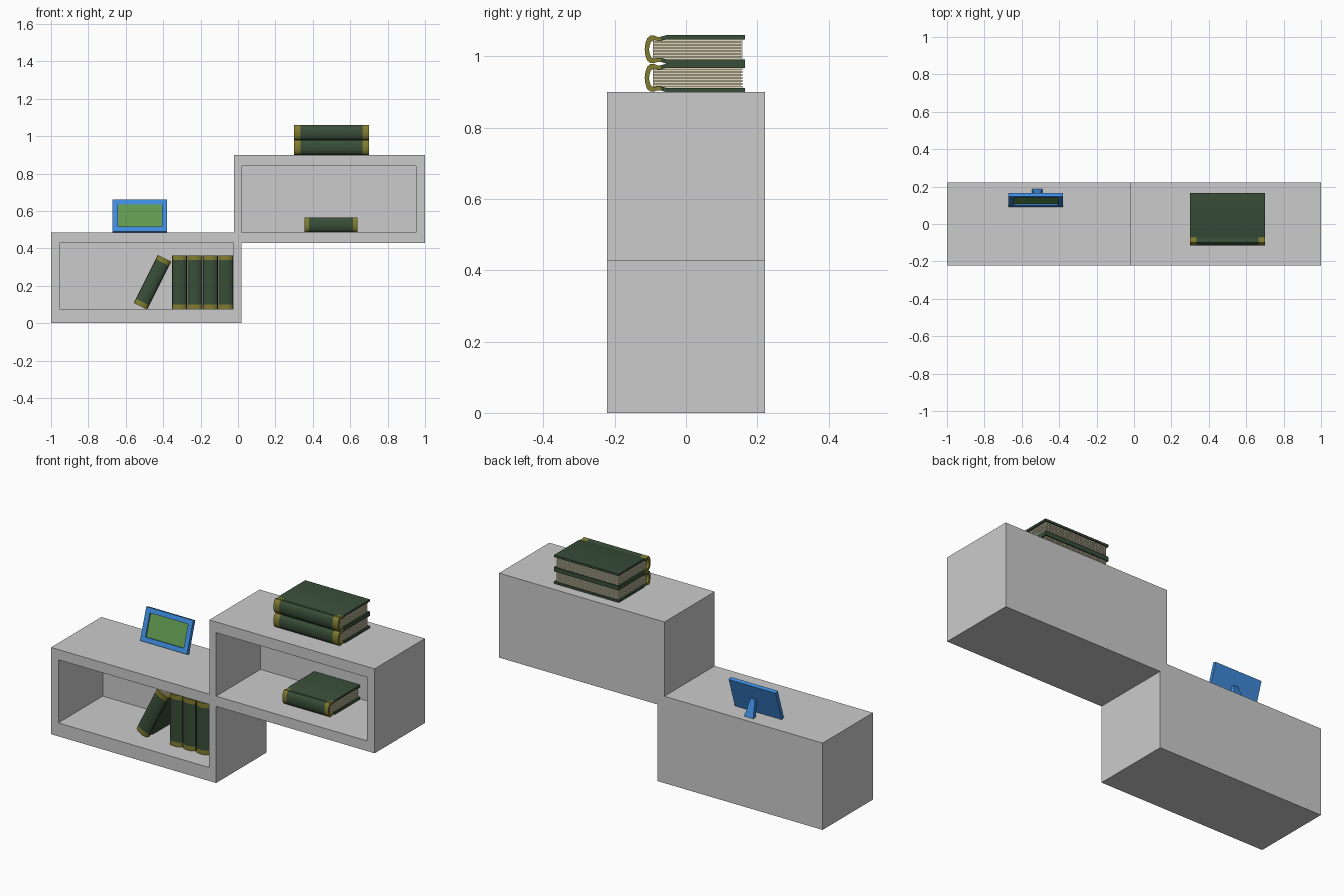
import bpy, bmesh, math
from mathutils import Matrix, Vector

if "Cube" in bpy.data.objects:
    bpy.data.objects.remove(bpy.data.objects["Cube"])


def material(name, rgb):
    m = bpy.data.materials.new(name)
    m.diffuse_color = (*rgb, 1)
    m.use_nodes = True
    m.node_tree.nodes["Principled BSDF"].inputs["Base Color"].default_value = m.diffuse_color
    return m


GREEN = material("cover_green", (0.04, 0.075, 0.04))
GOLD = material("band_gold", (0.22, 0.20, 0.03))
CREAM = material("page_cream", (0.75, 0.69, 0.48))
BLUE = material("frame_blue", (0.05, 0.26, 0.72))
PHOTO = material("photo_green", (0.12, 0.32, 0.08))


def finish(bm, name, mats=(), matrix=Matrix(), smooth=False):
    bmesh.ops.recalc_face_normals(bm, faces=bm.faces)
    me = bpy.data.meshes.new(name)
    bm.to_mesh(me)
    bm.free()
    ob = bpy.data.objects.new(name, me)
    bpy.context.collection.objects.link(ob)
    for m in mats:
        me.materials.append(m)
    ob.matrix_world = matrix
    if smooth:
        bpy.ops.object.select_all(action='DESELECT')
        ob.select_set(True)
        bpy.context.view_layer.objects.active = ob
        bpy.ops.object.shade_smooth_by_angle(angle=math.radians(35))
    return ob


def rect(x0, z0, x1, z1):
    return [(x0, z0), (x1, z0), (x1, z1), (x0, z1)]


def add_box(bm, x0, x1, y0, y1, z0, z1):
    m = Matrix.Translation(((x0 + x1) / 2, (y0 + y1) / 2, (z0 + z1) / 2))
    bmesh.ops.create_cube(bm, size=1, matrix=m @ Matrix.Diagonal((x1 - x0, y1 - y0, z1 - z0, 1)))


def recessed_panel(name, outline, holes, y_front, y_floor, y_back, mats=(), matrix=Matrix()):
    """Extruded outline whose front carries blind rectangular recesses."""
    bm = bmesh.new()
    edges = []
    for loop, y in [(outline, y_back)] + [(h, y_floor) for h in holes]:
        a = [bm.verts.new((x, y_front, z)) for x, z in loop]
        b = [bm.verts.new((x, y, z)) for x, z in loop]
        n = len(a)
        for i in range(n):
            j = (i + 1) % n
            bm.faces.new((a[i], a[j], b[j], b[i]))
            edges.append(bm.edges.get((a[i], a[j])))
        bm.faces.new(b)
    bmesh.ops.triangle_fill(bm, edges=edges, use_beauty=True, normal=(0, -1, 0))
    return finish(bm, name, mats, matrix)


# Stepped shelf with two open compartments
recessed_panel(
    "shelf",
    [(-1, 0), (0.02, 0), (0.02, 0.428), (1, 0.428), (1, 0.9), (-0.022, 0.9), (-0.022, 0.485), (-1, 0.485)],
    [rect(-0.955, 0.075, -0.025, 0.428), rect(0.02, 0.485, 0.953, 0.84)],
    -0.222, 0.17, 0.222)

# Book cover section (y, z): upper half, mirrored to the lower half
OUTER = [(0.165, 0.040), (-0.055, 0.040), (-0.070, 0.0355), (-0.080, 0.035), (-0.090, 0.039),
         (-0.100, 0.0385), (-0.109, 0.031), (-0.114, 0.017), (-0.116, 0)]
INNER = [(0.165, 0.028), (-0.055, 0.028), (-0.070, 0.024), (-0.080, 0.0235), (-0.087, 0.026),
         (-0.093, 0.025), (-0.099, 0.020), (-0.102, 0.010), (-0.104, 0)]


def mirrored(half):
    return half + [(y, -z) for y, z in half[-2::-1]]


def book(name, length, matrix):
    # Cover with gilded spine ends
    bm = bmesh.new()
    outer, inner = mirrored(OUTER), mirrored(INNER)
    n, h, band = len(outer), length / 2, length * 0.088
    ring = outer + inner[::-1]
    rows = [[bm.verts.new((x, y, z)) for y, z in ring] for x in (-h, -h + band, h - band, h)]
    m = 2 * n
    for s in range(3):
        for i in range(m):
            j = (i + 1) % m
            f = bm.faces.new((rows[s][i], rows[s][j], rows[s + 1][j], rows[s + 1][i]))
            f.material_index = int(s != 1 and f.calc_center_median().y < -0.072)
    for row in (rows[0], rows[3]):
        for i in range(n - 1):
            f = bm.faces.new((row[i], row[i + 1], row[m - 2 - i], row[m - 1 - i]))
            f.material_index = int(f.calc_center_median().y < -0.072)
    finish(bm, name + "_cover", (GREEN, GOLD), matrix, True)

    # Page block: sheets alternating with slightly recessed gaps
    bm = bmesh.new()
    sheets, z = 7, -0.028
    gap = 0.0025
    thick = (0.056 - gap * (sheets - 1)) / sheets
    for k in range(2 * sheets - 1):
        inset = 0.010 if k % 2 == 0 else 0.015
        dz = thick if k % 2 == 0 else gap
        add_box(bm, -h + inset, h - inset, -0.092, 0.168 - inset, z, z + dz)
        z += dz
    finish(bm, name + "_pages", (CREAM,), matrix)


def turned(x, z, degrees):
    return Matrix.Translation((x, 0, z)) @ Matrix.Rotation(math.radians(degrees), 4, 'Y')


# Lying books
for k in range(2):
    book(f"stacked_book_{k + 1}", 0.40, turned(0.50, 0.94 + 0.08 * k, 0))
book("lying_book", 0.285, turned(0.4975, 0.526, 0))

# Upright row and leaning book
for k in range(4):
    book(f"upright_book_{k + 1}", 0.287, turned(-0.313 + 0.0825 * k, 0.219, -90))
book("leaning_book", 0.287, turned(-0.4575, 0.2185, -63.5))

# Tilted picture frame
tilt = Matrix.Translation((-0.525, 0.092, 0.491)) @ Matrix.Rotation(math.radians(-18), 4, 'X')
recessed_panel("picture_frame", rect(-0.145, 0, 0.145, 0.178), [rect(-0.117, 0.026, 0.119, 0.152)],
               0, 0.011, 0.02, (BLUE,), tilt)
bm = bmesh.new()
add_box(bm, -0.117, 0.119, 0.008, 0.012, 0.026, 0.152)
finish(bm, "picture", (PHOTO,), tilt)

# Tapered prop behind the frame
bm = bmesh.new()
add_box(bm, -0.0275, 0.0275, -0.011, 0.011, 0, 0.09)
for v in bm.verts:
    if v.co.z > 0.05:
        v.co.x *= 0.5
        v.co.y -= 0.034
finish(bm, "frame_stand", (BLUE,), Matrix.Translation((-0.518, 0.175, 0.485)))
